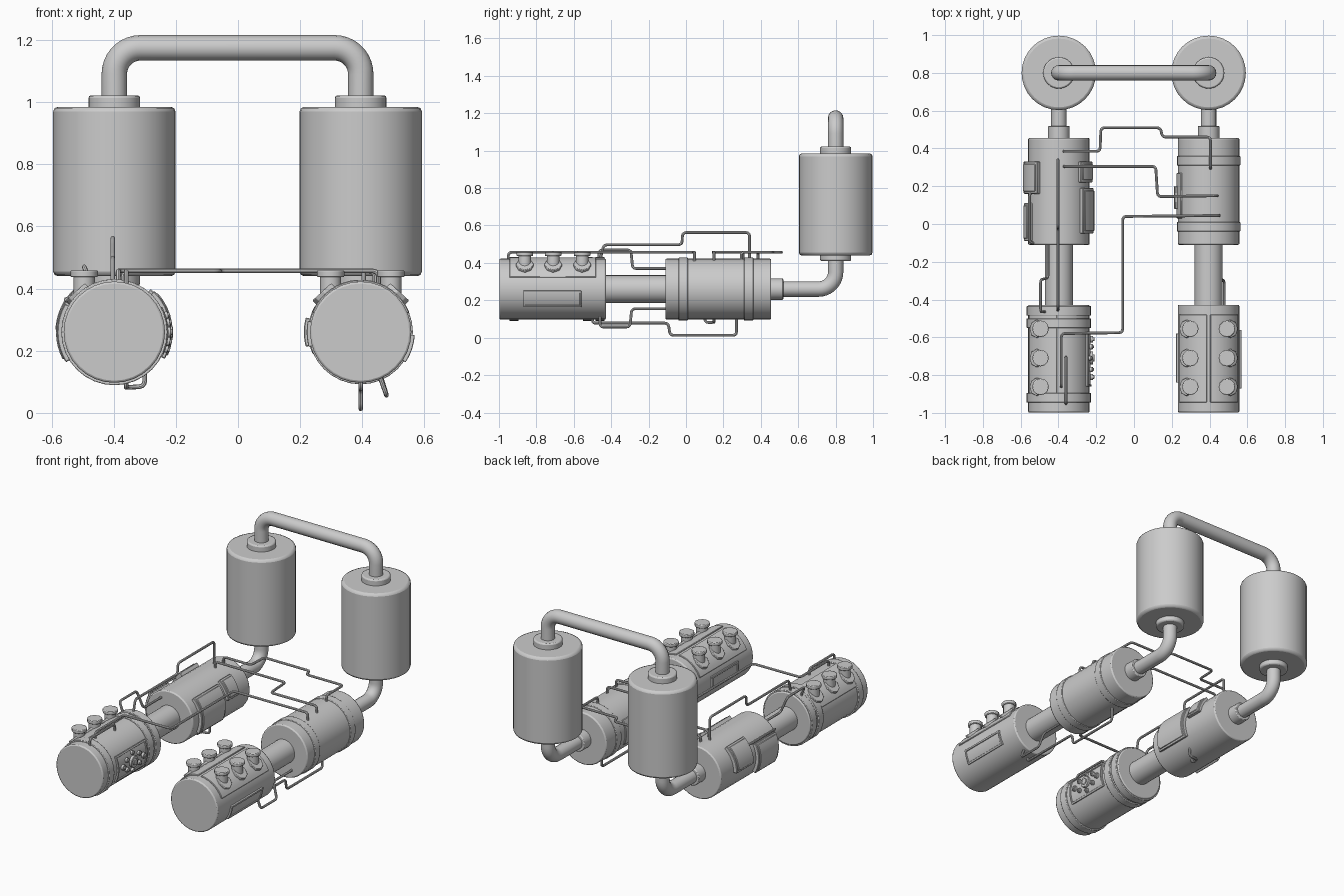
import bpy, bmesh
from math import pi, sin, cos, radians, tan
from mathutils import Vector, Matrix

if "Cube" in bpy.data.objects:
    bpy.data.objects.remove(bpy.data.objects["Cube"])

LX, RX, AZ, R = -0.398, 0.395, 0.26, 0.163   # axis positions and drum radius


def finish(ob, bevel=0.0, segs=2):
    bpy.context.view_layer.objects.active = ob
    bpy.ops.object.select_all(action='DESELECT')
    ob.select_set(True)
    bpy.ops.object.shade_smooth_by_angle(angle=radians(35))
    if bevel:
        m = ob.modifiers.new("bevel", 'BEVEL')
        m.width, m.segments, m.limit_method = bevel, segs, 'ANGLE'
        m.angle_limit = radians(40)


def from_bm(name, bm):
    bmesh.ops.recalc_face_normals(bm, faces=bm.faces)
    me = bpy.data.meshes.new(name)
    bm.to_mesh(me)
    bm.free()
    ob = bpy.data.objects.new(name, me)
    bpy.context.collection.objects.link(ob)
    return ob


def drum(name, p0, p1, r, bevel=0.0, n=32, r2=None):
    """Cylinder or cone between two points."""
    p0, p1 = Vector(p0), Vector(p1)
    d = p1 - p0
    bm = bmesh.new()
    mat = Matrix.Translation((p0 + p1) / 2) @ d.to_track_quat('Z', 'Y').to_matrix().to_4x4()
    bmesh.ops.create_cone(bm, cap_ends=True, segments=n, radius1=r,
                          radius2=r if r2 is None else r2, depth=d.length, matrix=mat)
    ob = from_bm(name, bm)
    finish(ob, bevel)
    return ob


def tube(name, pts, r, fillet, res=3, steps=5):
    """Pipe along a path with rounded corners."""
    pts = [Vector(p) for p in pts]
    path = [pts[0]]
    for a, b, c in zip(pts, pts[1:], pts[2:]):
        u, v = a - b, c - b
        f = min(fillet, u.length * 0.48, v.length * 0.48)
        half = u.angle(v) / 2
        u.normalize()
        v.normalize()
        if half > radians(85):
            path.append(b)
            continue
        centre = b + (u + v).normalized() * f / cos(half)
        n0, n1 = (b + u * f - centre).normalized(), (b + v * f - centre).normalized()
        path += [centre + n0.slerp(n1, i / steps).normalized() * f * tan(half)
                 for i in range(steps + 1)]
    path.append(pts[-1])
    cu = bpy.data.curves.new(name, 'CURVE')
    cu.dimensions, cu.bevel_depth, cu.bevel_resolution, cu.use_fill_caps = '3D', r, res, True
    sp = cu.splines.new('POLY')
    sp.points.add(len(path) - 1)
    for q, p in zip(sp.points, path):
        q.co = (*p, 1)
    ob = bpy.data.objects.new(name, cu)
    bpy.context.collection.objects.link(ob)
    bpy.context.view_layer.objects.active = ob
    bpy.ops.object.select_all(action='DESELECT')
    ob.select_set(True)
    bpy.ops.object.convert(target='MESH')
    finish(bpy.context.object)


def plate(name, cx, y0, y1, a0, a1, r1, r0=0.15, bevel=0.003, n=8):
    """Curved plate hugging a lying drum, angles in degrees in the xz plane."""
    bm = bmesh.new()
    arc = [radians(a0 + (a1 - a0) * i / n) for i in range(n + 1)]
    ring = [(r1, a) for a in arc] + [(r0, a) for a in reversed(arc)]
    f = bm.faces.new([bm.verts.new((cx + r * cos(a), y0, AZ + r * sin(a))) for r, a in ring])
    ext = bmesh.ops.extrude_face_region(bm, geom=[f])
    bmesh.ops.translate(bm, vec=(0, y1 - y0, 0),
                        verts=[v for v in ext['geom'] if isinstance(v, bmesh.types.BMVert)])
    finish(from_bm(name, bm), bevel, 1)


def framed_panel(name, cx, y0, y1, a0, a1):
    plate(name, cx, y0, y1, a0, a1, 0.168)
    w, wa = 0.01, 4
    for i, (b0, b1, c0, c1) in enumerate([(y0, y0 + w, a0, a1), (y1 - w, y1, a0, a1),
                                          (y0, y1, a0, a0 + wa), (y0, y1, a1 - wa, a1)]):
        plate(f"{name}_rim_{i}", cx, b0, b1, c0, c1, 0.174, bevel=0.002)


# Main bodies, repeated on both sides
for side, cx in (("left", LX), ("right", RX)):
    drum(f"{side}_tank", (cx, .8, .44), (cx, .8, .985), .197, .015)
    drum(f"{side}_tank_top_neck", (cx, .8, .97), (cx, .8, 1.022), .083, .008)
    drum(f"{side}_tank_bottom_neck", (cx, .8, .41), (cx, .8, .46), .083, .008)
    tube(f"{side}_elbow", [(cx, .8, .45), (cx, .8, AZ), (cx, .46, AZ)], .041, .125, 6, 9)
    drum(f"{side}_collar", (cx, .44, AZ), (cx, .52, AZ), .057, .005)
    drum(f"{side}_rear_drum", (cx, -.11, AZ), (cx, .455, AZ), R, .007)
    drum(f"{side}_coupling", (cx, -.44, AZ), (cx, -.1, AZ), .074)
    drum(f"{side}_front_drum", (cx, -.998, AZ), (cx, -.428, AZ), R, .007)
tube("top_crossover_pipe", [(LX, .8, 1.0), (LX, .8, 1.175), (RX, .8, 1.175), (RX, .8, 1.0)],
     .041, .14, 6, 9)

# Raised bands
for i, (cx, y, r) in enumerate([(LX, -.945, .171), (LX, -.55, .171), (LX, -.485, .171),
                                (RX, -.04, .168), (RX, .31, .168)]):
    drum(f"band_{i}", (cx, y, AZ), (cx, y + .05, AZ), r, .003)

# Capped ports on their saddle plates
for cx, s in ((LX, -1), (RX, -1), (RX, 1)):
    tag = f"{'left' if cx < 0 else 'right'}_{'outer' if s * cx > 0 else 'inner'}"
    a = sorted((90 - s * 3, 90 - s * 68))
    plate(f"{tag}_port_saddle", cx, -.945, -.48, *a, .169)
    for i, y in enumerate((-.862, -.71, -.555)):
        x = cx + s * .097
        d = Vector((s * sin(radians(42)), 0, cos(radians(42))))
        c = Vector((cx, y, AZ))
        drum(f"{tag}_port_flange_{i}", c + d * .15, c + d * .180, .048, .003, 8)
        drum(f"{tag}_port_neck_{i}", (x, y, .36), (x, y, .44), .034, 0, 16)
        drum(f"{tag}_port_cap_{i}", (x, y, .437), (x, y, .459), .044, .004, 12)

# Side panels on the right drums
framed_panel("right_outer_panel", RX, -.87, -.56, -34, -3)
framed_panel("right_inner_panel", RX, -.84, -.58, 168, 196)
plate("right_rear_inner_panel", RX, .08, .2, 165, 195, .183)
plate("right_rear_inner_panel_base", RX, .03, .27, 150, 205, .170)

# Stacked covers on the left rear drum
for i, (y0, y1, a0, a1, r) in enumerate([(.16, .33, 128, 182, .19), (-.09, .11, 150, 212, .188),
                                         (.22, .33, 8, 50, .185), (-.05, .19, -28, 46, .188)]):
    plate(f"left_rear_cover_{i}", LX, y0, y1, a0, a1, r - .004)
    plate(f"left_rear_cover_lid_{i}", LX, y0 + .012, y1 - .012, a0 + 4, a1 - 4, r, .16)

# Control panel with dials on the left front drum
framed_panel("dial_panel", LX, -.86, -.57, -28, 28)
for i, (y, a, r) in enumerate([(-.71, 0, .035), (-.65, 10, .014), (-.65, -10, .014), (-.77, 10, .014),
                               (-.77, -10, .014), (-.61, 0, .017), (-.81, 0, .017),
                               (-.71, 18, .012), (-.71, -18, .012)]):
    d = Vector((cos(radians(a)), 0, sin(radians(a))))
    c = Vector((LX, y, AZ))
    drum(f"dial_{i}", c + d * .16, c + d * .182, r, .002, 12)
    drum(f"dial_centre_{i}", c + d * .175, c + d * .188, r * .55, .002, 12)

# Thin service lines
Z, B = .457, .39
lines = {
    "rear_cross_line": [(-.37, .385, B), (-.37, .385, Z), (-.18, .385, Z), (-.175, .51, Z), (.14, .51, Z),
                        (.15, .46, Z), (.405, .46, Z), (.405, .295, Z), (.405, .295, B)],
    "middle_cross_line": [(-.37, .305, B), (-.37, .305, Z), (.115, .305, Z), (.125, .145, Z),
                          (.44, .15, Z), (.44, .15, B)],
    "front_cross_line": [(-.385, -.86, B), (-.385, -.86, Z), (-.385, -.58, Z), (-.06, -.575, Z),
                         (-.06, .04, Z), (.452, .045, Z), (.452, .045, B)],
    "front_short_line": [(-.36, -.95, B), (-.36, -.95, Z), (-.36, -.705, Z), (-.36, -.705, B)],
    "left_high_line": [(-.403, .34, B), (-.403, .34, .562), (-.403, -.018, .562), (-.403, -.022, .497),
                       (-.403, -.44, .497), (-.403, -.465, B)],
    "left_low_line": [(-.46, -.465, .38), (-.495, -.465, .47), (-.495, -.295, .47), (-.455, -.285, .37),
                      (-.455, -.1, .37)],
    "right_belly_line": [(RX, -.5, .11), (RX, -.5, .078), (RX, -.095, .078), (RX, -.085, .013),
                         (RX, .27, .013), (RX, .27, .11)],
    "right_angled_line": [(.452, -.46, .13), (.478, -.46, .057), (.478, -.3, .057), (.448, -.29, .155),
                          (.448, -.1, .155)],
    "left_cover_line": [(-.52, .2, .36), (-.553, .16, .365), (-.553, -.1, .365), (-.52, -.1, .34)],
    "left_belly_line": [(-.30, .15, .15), (-.30, .15, .085), (-.36, .15, .082), (-.36, .10, .082),
                        (-.36, .10, .12)],
}
for name, pts in lines.items():
    tube(name, pts, .0075, .018, 2, 3)
